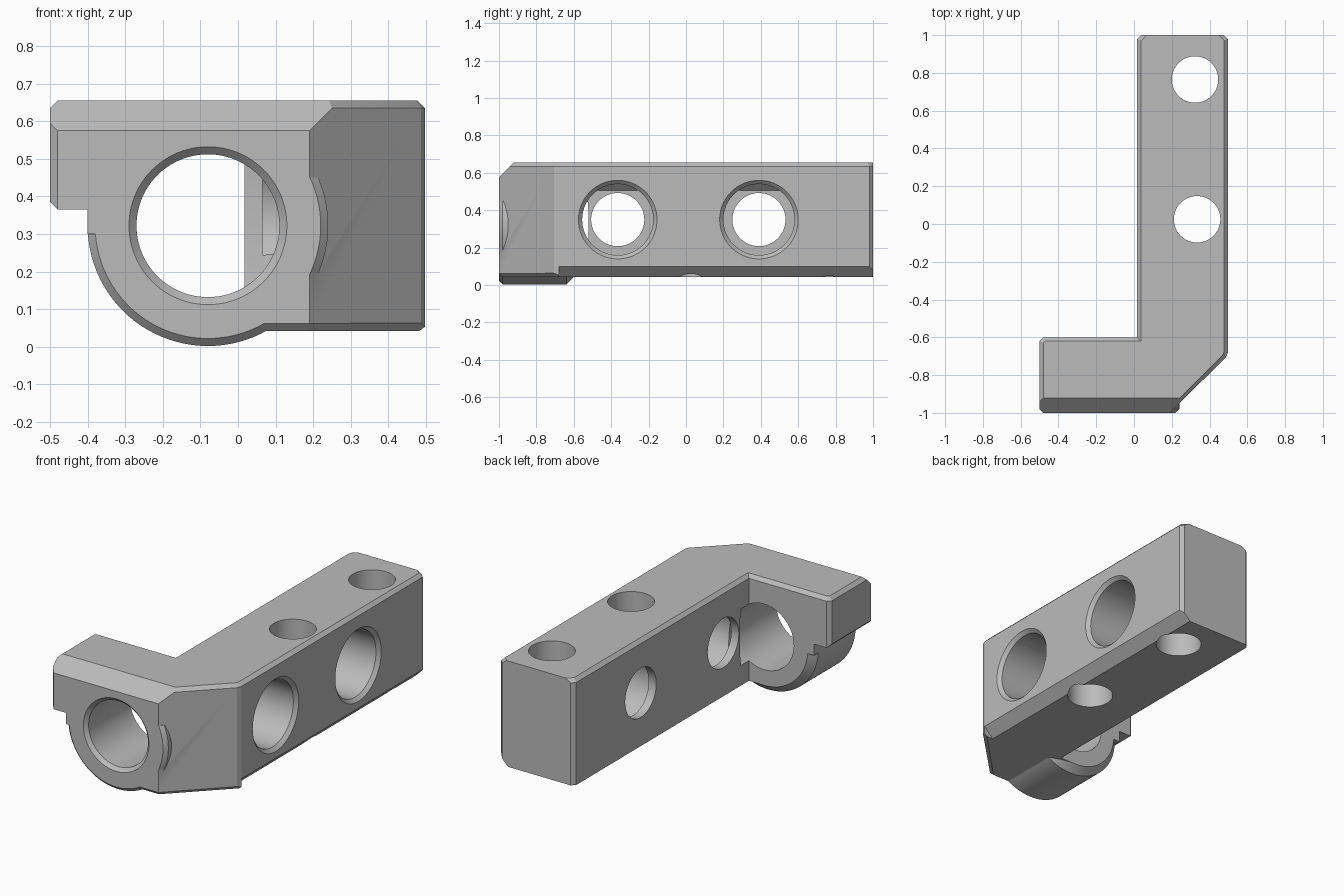
import bpy, bmesh, math
from mathutils import Matrix, Vector

cube = bpy.data.objects.get("Cube")
if cube:
    bpy.data.objects.remove(cube, do_unlink=True)

grey = bpy.data.materials.new("plain grey")
grey.use_nodes = True
grey.diffuse_color = (0.5, 0.5, 0.5, 1)
grey.node_tree.nodes["Principled BSDF"].inputs["Base Color"].default_value = (0.5, 0.5, 0.5, 1)

SEGMENTS = 96


def finish(bm, name):
    bmesh.ops.recalc_face_normals(bm, faces=bm.faces[:])
    mesh = bpy.data.meshes.new(name)
    bm.to_mesh(mesh)
    bm.free()
    mesh.materials.append(grey)
    obj = bpy.data.objects.new(name, mesh)
    bpy.context.collection.objects.link(obj)
    return obj


def slice_off(bm, point, normal):
    """Remove everything on the normal side of a plane and cap the cut."""
    cut = bmesh.ops.bisect_plane(bm, geom=bm.verts[:] + bm.edges[:] + bm.faces[:], dist=1e-6,
                                 plane_co=point, plane_no=Vector(normal).normalized(),
                                 clear_outer=True)
    edges = [e for e in cut["geom_cut"] if isinstance(e, bmesh.types.BMEdge)]
    bmesh.ops.contextual_create(bm, geom=edges)


def prism(points, offset):
    """Extrude a closed outline along an offset; returns the mesh and the far face."""
    bm = bmesh.new()
    base = bm.faces.new([bm.verts.new(p) for p in points])
    ext = bmesh.ops.extrude_face_region(bm, geom=[base], use_keep_orig=True)["geom"]
    bmesh.ops.translate(bm, verts=[v for v in ext if isinstance(v, bmesh.types.BMVert)], vec=offset)
    top = next(f for f in ext if isinstance(f, bmesh.types.BMFace))
    bmesh.ops.recalc_face_normals(bm, faces=bm.faces[:])
    return bm, top


def turned(profile, axis, centre):
    """Solid of stacked circles: profile holds (position along axis, radius)."""
    bm = bmesh.new()
    rings = []
    for t, r in profile:
        ring = []
        for i in range(SEGMENTS):
            a = math.tau * i / SEGMENTS
            c, s = r * math.cos(a), r * math.sin(a)
            co = {"X": (t, c, s), "Y": (c, t, s), "Z": (c, s, t)}[axis]
            ring.append(bm.verts.new(Vector(co) + Vector(centre)))
        rings.append(ring)
    for a, b in zip(rings, rings[1:]):
        for i in range(SEGMENTS):
            j = (i + 1) % SEGMENTS
            bm.faces.new((a[i], a[j], b[j], b[i]))
    bm.faces.new(rings[0])
    bm.faces.new(rings[-1])
    bmesh.ops.recalc_face_normals(bm, faces=bm.faces[:])
    return bm


def combine(target, bm, operation="DIFFERENCE"):
    tool = finish(bm, "cutter")
    tool.hide_render = True
    mod = target.modifiers.new("cut", "BOOLEAN")
    mod.operation, mod.solver, mod.object = operation, "EXACT", tool
    graph = bpy.context.evaluated_depsgraph_get()
    mesh = bpy.data.meshes.new_from_object(target.evaluated_get(graph))
    target.modifiers.clear()
    target.data = mesh
    bpy.data.objects.remove(tool, do_unlink=True)


# L-shaped body with a bevelled top rim
plan = [(-0.48, -1), (0.19, -1), (0.487, -0.705), (0.497, -0.68), (0.497, 0.98), (0.457, 1.02),
        (0.06, 1.02), (0.017, 0.98), (0.017, -0.6), (-0.48, -0.6), (-0.5, -0.62), (-0.5, -0.98)]
bm, top = prism([(x, y, 0.042) for x, y in plan], (0, 0, 0.593))
bmesh.ops.inset_region(bm, faces=[top], thickness=0.02, use_even_offset=True)
bmesh.ops.translate(bm, verts=top.verts[:], vec=(0, 0, 0.02))
slice_off(bm, (0, 1, 0), (0, 1, 0))
slice_off(bm, (0, -1, 0.575), (0, -1, 1))
slice_off(bm, (0, -1, 0.062), (0, -1, -1))
slice_off(bm, (0.19, -1, 0.062), (0.707, -0.707, -1))
body = finish(bm, "clamp_bracket")

# Clear the space under the side wing
under = [(-0.6, -0.1), (-0.08, -0.1), (-0.08, 0.365), (-0.48, 0.365), (-0.5, 0.385), (-0.6, 0.485)]
combine(body, prism([(x, -1.2, z) for x, z in under], (0, 1.0, 0))[0])

# Wide bevel under the long arm
wedge = [(0.435, 0.038), (0.6, 0.038), (0.6, 0.203)]
combine(body, prism([(x, -0.68, z) for x, z in wedge], (0, 2, 0))[0])

# Rounded ring housing with its square shoulder
bore_centre = (-0.08, 0, 0.322)
bm = turned([(-1, 0.3), (-0.98, 0.32), (-0.64, 0.32), (-0.6, 0.28)], "Y", bore_centre)
slice_off(bm, (0, 0, 0.45), (0, 0, 1))
combine(body, bm, "UNION")
shoulder = [(-0.4, 0.3), (-0.2, 0.3), (-0.2, 0.45), (-0.4, 0.45)]
combine(body, prism([(x, -1, z) for x, z in shoulder], (0, 0.4, 0))[0], "UNION")

# Main bore through the ring, ending in the arm
combine(body, turned([(-1.02, 0.23), (-0.98, 0.19), (-0.525, 0.19), (-0.52, 0.145)], "Y", bore_centre))

# Counterbored cross holes
for y in (-0.365, 0.39):
    centre = (0, y, 0.35)
    combine(body, turned([(-0.1, 0.142), (0.3, 0.142)], "X", centre))
    bm = turned([(0.065, 0.19), (0.477, 0.19), (0.517, 0.23)], "X", centre)
    slice_off(bm, (0.065, 0, 0.505), (-1, 0, 1))
    combine(body, bm)

# Vertical bolt holes
for x, y in ((0.334, 0.025), (0.323, 0.765)):
    combine(body, turned([(-0.1, 0.123), (0.8, 0.123)], "Z", (x, y, 0)))

# Smooth bores, crisp bevels
bpy.ops.object.select_all(action="DESELECT")
body.select_set(True)
bpy.context.view_layer.objects.active = body
bpy.ops.object.shade_smooth_by_angle(angle=math.radians(20))
